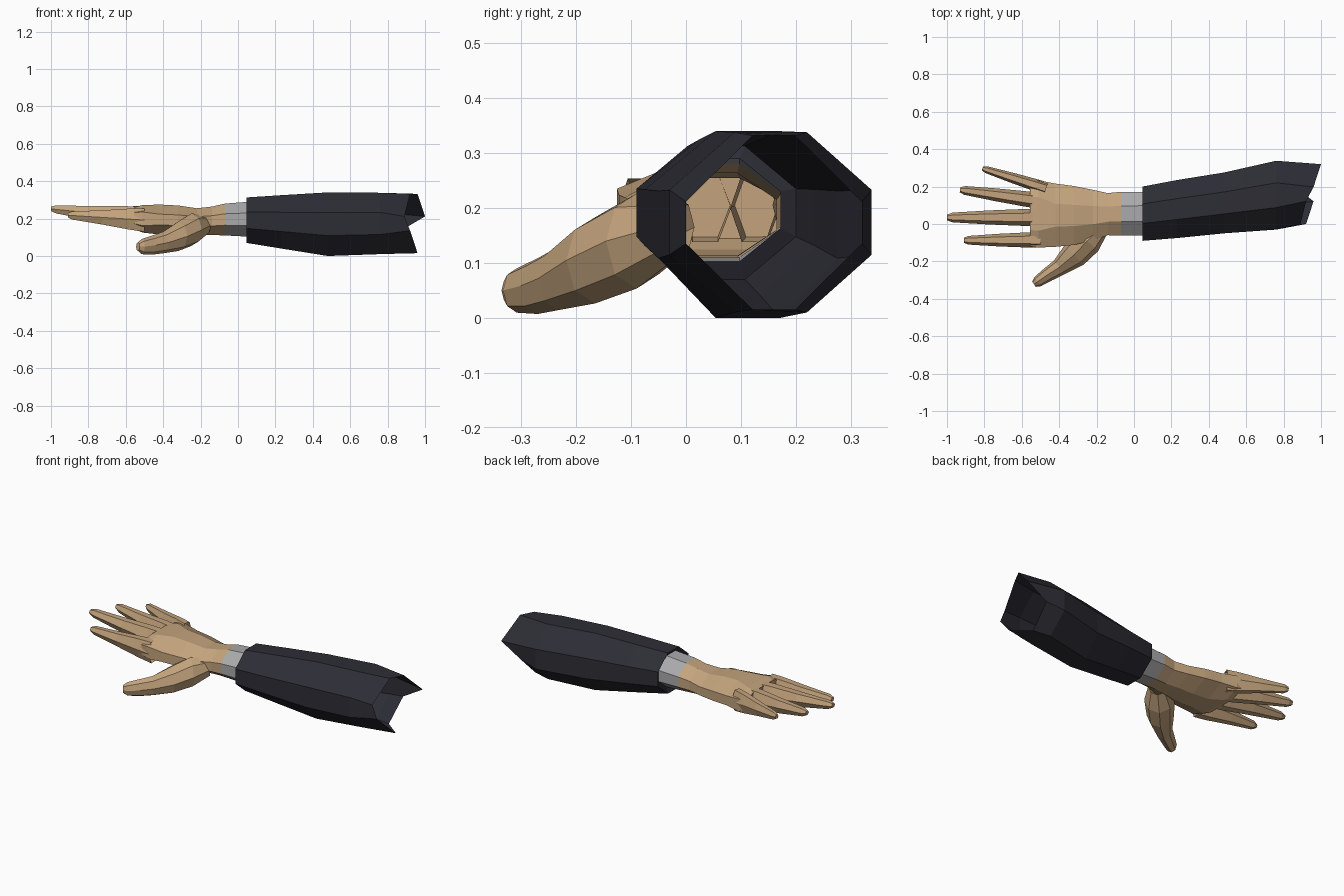
import bpy, bmesh, math
from mathutils import Vector

if "Cube" in bpy.data.objects:
    bpy.data.objects.remove(bpy.data.objects["Cube"], do_unlink=True)


def material(name, rgb):
    m = bpy.data.materials.new(name)
    m.use_nodes = True
    col = (*rgb, 1)
    m.diffuse_color = col
    bsdf = next(n for n in m.node_tree.nodes if n.type == 'BSDF_PRINCIPLED')
    bsdf.inputs["Base Color"].default_value = col
    bsdf.inputs["Roughness"].default_value = 0.9
    return m


skin = material("skin tan", (0.55, 0.37, 0.205))
cloth = material("sleeve black", (0.026, 0.026, 0.036))
grey = material("cuff grey", (0.40, 0.40, 0.41))


def octagon(x, y0, y1, z0, z1, cut=0.32):
    """Chamfered box section; x is one value or one value per corner."""
    a, b = (y1 - y0) * cut, (z1 - z0) * cut
    yz = [(y0, z0 + b), (y0, z1 - b), (y0 + a, z1), (y1 - a, z1),
          (y1, z1 - b), (y1, z0 + b), (y1 - a, z0), (y0 + a, z0)]
    xs = x if isinstance(x, list) else [x] * 8
    return [Vector((px, y, z)) for px, (y, z) in zip(xs, yz)]


def loft(name, rings, mat, cap_end=False):
    """Skin a row of equal sections into a flat-faced shell."""
    bm = bmesh.new()
    rows = [[bm.verts.new(p) for p in ring] for ring in rings]
    n = len(rows[0])
    for r, s in zip(rows, rows[1:]):
        for i in range(n):
            j = (i + 1) % n
            bm.faces.new((r[i], r[j], s[j], s[i]))
    if cap_end:
        bm.faces.new(rows[-1])
    bmesh.ops.recalc_face_normals(bm, faces=bm.faces)
    # Open shells: make the side walls point away from the section centre
    f = min(bm.faces, key=lambda f: f.index)
    bm.faces.ensure_lookup_table()
    f = bm.faces[0]
    centre = sum((p for ring in rings[:2] for p in ring), Vector()) / (2 * n)
    if f.normal.dot(f.calc_center_median() - centre) < 0:
        bmesh.ops.reverse_faces(bm, faces=bm.faces)
    me = bpy.data.meshes.new(name)
    bm.to_mesh(me)
    bm.free()
    me.materials.append(mat)
    ob = bpy.data.objects.new(name, me)
    bpy.context.collection.objects.link(ob)
    return ob


def digit(name, path, sides=6):
    """Tapered tube; each step is (x, y, z, half width, half height)."""
    rings = []
    for i, (x, y, z, w, h) in enumerate(path):
        a, b = path[max(i - 1, 0)], path[min(i + 1, len(path) - 1)]
        along = Vector((b[0] - a[0], b[1] - a[1], 0)).normalized()
        side = along.cross(Vector((0, 0, 1)))
        ring = []
        for k in range(sides):
            t = math.tau * k / sides
            ring.append(Vector((x, y, z)) + side * w * math.cos(t)
                        + Vector((0, 0, h * math.sin(t) / math.sin(math.pi / 3))))
        rings.append(ring)
    return loft(name, rings, skin, cap_end=True)


# Sleeve: turned-in lip at the wrist, ragged opening at the elbow
loft("sleeve", [
    octagon(0.06, -0.06, 0.172, 0.103, 0.29),
    octagon(0.045, -0.09, 0.2, 0.07, 0.313),
    octagon(0.23, -0.075, 0.235, 0.04, 0.325),
    octagon(0.48, -0.05, 0.275, 0.0, 0.34),
    octagon(0.76, -0.03, 0.338, 0.01, 0.338),
    octagon([0.92, 0.89, 0.92, 0.96, 1.0, 0.87, 0.86, 0.96],
            0.0, 0.32, 0.015, 0.332, 0.38),
], cloth)

# Shirt cuff
wrist = octagon(-0.07, -0.062, 0.172, 0.11, 0.28)
loft("cuff", [octagon(0.06, -0.06, 0.172, 0.103, 0.29), wrist], grey)

# Palm, open at the wrist
loft("palm", [
    wrist,
    octagon(-0.14, -0.06, 0.165, 0.112, 0.264),
    octagon(-0.22, -0.088, 0.183, 0.115, 0.255),
    octagon(-0.32, -0.112, 0.203, 0.112, 0.27),
    octagon(-0.42, -0.122, 0.216, 0.115, 0.275),
    octagon(-0.51, -0.126, 0.234, 0.125, 0.272, 0.25),
    octagon(-0.555, -0.12, 0.232, 0.145, 0.26, 0.25),
], skin, cap_end=True)

# Fingers: base point, tip point, base half width
fingers = {
    "index_finger": ((-0.5, -0.085, 0.192), (-0.91, -0.087, 0.218), 0.042),
    "middle_finger": ((-0.5, 0.035, 0.2), (-1.0, 0.035, 0.252), 0.047),
    "ring_finger": ((-0.5, 0.123, 0.2), (-0.93, 0.183, 0.245), 0.043),
    "little_finger": ((-0.47, 0.19, 0.205), (-0.81, 0.297, 0.235), 0.034),
}
for name, (base, tip, w) in fingers.items():
    base, tip = Vector(base), Vector(tip)
    steps = [(0, 1, 0.062), (0.2, 0.95, 0.056), (0.55, 0.8, 0.038),
             (0.94, 0.55, 0.022), (1, 0.32, 0.012)]
    digit(name, [(*base.lerp(tip, t), w * s, h) for t, s, h in steps])

# Thumb with its fleshy base
digit("thumb", [
    (-0.18, -0.02, 0.165, 0.05, 0.05),
    (-0.25, -0.09, 0.14, 0.08, 0.075),
    (-0.32, -0.165, 0.105, 0.073, 0.068),
    (-0.4, -0.232, 0.072, 0.046, 0.05),
    (-0.46, -0.27, 0.058, 0.038, 0.044),
    (-0.515, -0.308, 0.05, 0.03, 0.035),
    (-0.535, -0.322, 0.05, 0.017, 0.02),
], sides=8)
